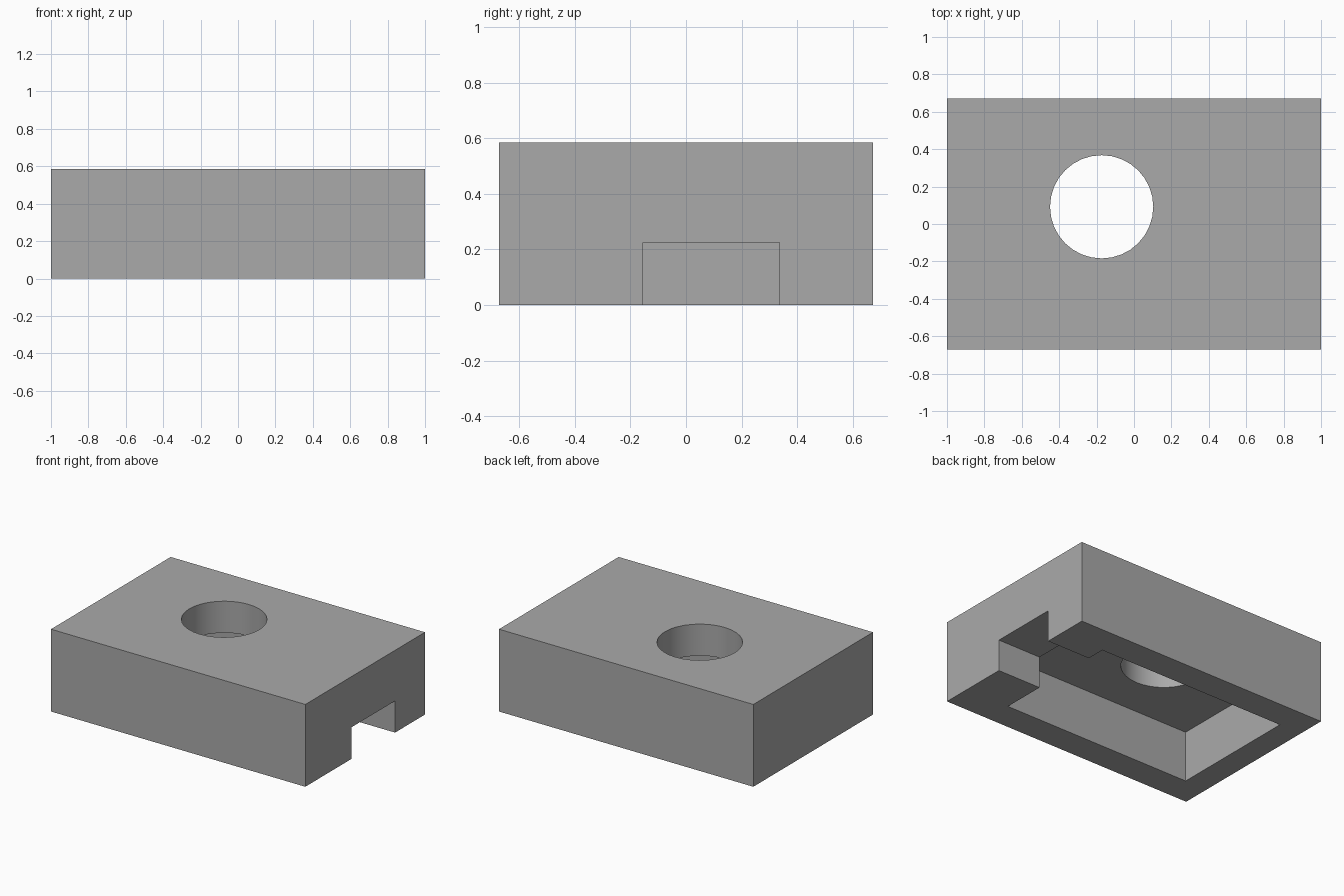
import bpy
import math

old = bpy.data.objects.get("Cube")
if old:
    bpy.data.objects.remove(old, do_unlink=True)

grey = bpy.data.materials.new("plain grey")
grey.use_nodes = True
colour = (0.4, 0.4, 0.4, 1)
grey.diffuse_color = colour
grey.node_tree.nodes["Principled BSDF"].inputs["Base Color"].default_value = colour


def box(name, low, high):
    """Axis-aligned box between two opposite corners."""
    centre = [(a + b) / 2 for a, b in zip(low, high)]
    bpy.ops.mesh.primitive_cube_add(size=1, location=centre)
    ob = bpy.context.object
    ob.name = name
    ob.scale = [b - a for a, b in zip(low, high)]
    bpy.ops.object.transform_apply(location=True, rotation=False, scale=True)
    ob.data.materials.append(grey)
    return ob


def cut(target, cutter):
    """Subtract the cutter from the target, then discard the cutter."""
    cutter.hide_render = True
    bpy.context.view_layer.objects.active = target
    mod = target.modifiers.new(cutter.name, "BOOLEAN")
    mod.operation = "DIFFERENCE"
    mod.solver = "EXACT"
    mod.object = cutter
    bpy.ops.object.modifier_apply(modifier=mod.name)
    bpy.data.objects.remove(cutter, do_unlink=True)


# Outer block
block = box("housing_block", (-1, -0.672, 0), (1, 0.672, 0.585))

# Pocket open at the underside
cut(block, box("underside_pocket", (-0.826, -0.47, -0.1), (0.66, 0.47, 0.36)))

# Notch joining the pocket to the end wall
cut(block, box("end_notch", (0.5, -0.155, -0.2), (1.1, 0.336, 0.225)))

# Round hole through the top into the pocket
bpy.ops.mesh.primitive_cylinder_add(vertices=32, radius=0.276, depth=0.5,
                                    location=(-0.173, 0.092, 0.5))
hole = bpy.context.object
hole.name = "top_hole"
hole.data.materials.append(grey)
cut(block, hole)

# Smooth hole wall, sharp block edges
bpy.ops.object.select_all(action="DESELECT")
block.select_set(True)
bpy.context.view_layer.objects.active = block
bpy.ops.object.shade_smooth_by_angle(angle=math.radians(30))
